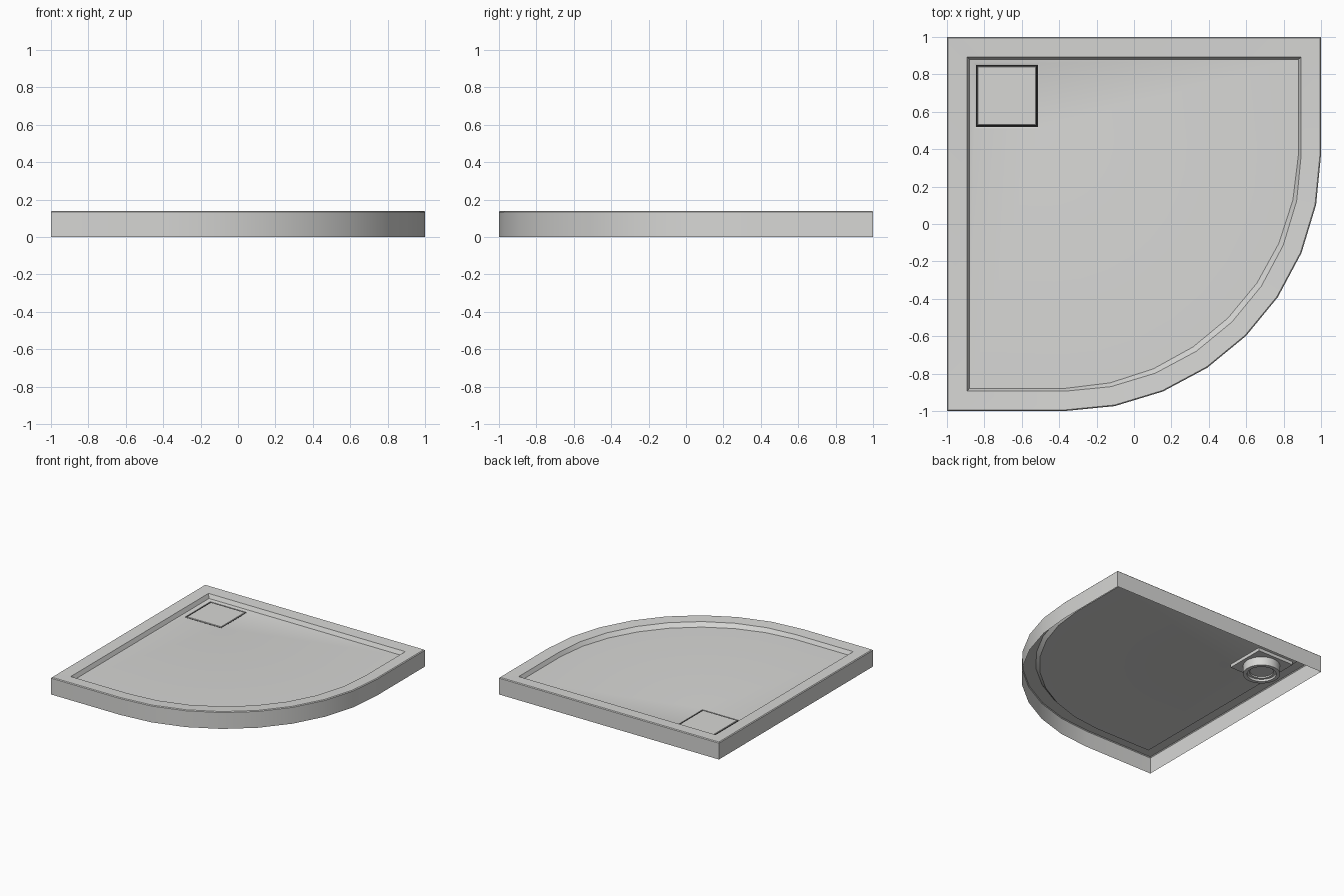
import bpy, bmesh, math

if "Cube" in bpy.data.objects:
    bpy.data.objects.remove(bpy.data.objects["Cube"], do_unlink=True)


def material(name, colour):
    mat = bpy.data.materials.new(name)
    mat.use_nodes = True
    mat.diffuse_color = (*colour, 1)
    mat.node_tree.nodes["Principled BSDF"].inputs["Base Color"].default_value = (*colour, 1)
    return mat


STONE = material("light grey", (0.68, 0.68, 0.665))
DARK = material("black gap", (0.012, 0.012, 0.012))

ARC_CENTRE, RADIUS, STEPS = 0.37, 1.37, 8
DRAIN = (-0.68, 0.685)


def outline(inset, bulge=0.0):
    """Quadrant outline: three square corners and one faceted round corner."""
    e = 1 - inset
    pts = [(-e, -e), (-e, e), (e, e)]
    for i in range(STEPS + 1):
        a = math.pi / 2 * i / STEPS
        r = RADIUS - inset - bulge * math.sin(2 * a)
        pts.append((r * math.cos(a) - ARC_CENTRE, ARC_CENTRE - r * math.sin(a)))
    return pts


def square(half):
    return [(DRAIN[0] + sx * half, DRAIN[1] + sy * half)
            for sx, sy in ((-1, -1), (-1, 1), (1, 1), (1, -1))]


def circle(radius, count=32):
    return [(DRAIN[0] + radius * math.cos(math.tau * i / count),
             DRAIN[1] + radius * math.sin(math.tau * i / count)) for i in range(count)]


def ring(bm, pts, z):
    return [bm.verts.new((x, y, z)) for x, y in pts]


def bridge(bm, a, b):
    n = len(a)
    for i in range(n):
        j = (i + 1) % n
        bm.faces.new((a[i], a[j], b[j], b[i]))


def skin(bm, levels):
    """Join a stack of matching outlines; return the first and last loops."""
    loops = [ring(bm, pts, z) for pts, z in levels]
    for a, b in zip(loops, loops[1:]):
        bridge(bm, a, b)
    return loops[0], loops[-1]


def fill_between(bm, outer, inner):
    edges = []
    for loop in (outer, inner):
        for i, v in enumerate(loop):
            w = loop[(i + 1) % len(loop)]
            edges.append(bm.edges.get((v, w)) or bm.edges.new((v, w)))
    bmesh.ops.triangle_fill(bm, edges=edges, use_beauty=True, normal=(0, 0, 1))


def finish(name, bm, mat):
    bmesh.ops.recalc_face_normals(bm, faces=bm.faces)
    top = max(bm.faces, key=lambda f: f.calc_center_median().z + abs(f.normal.z))
    if top.normal.z < 0:
        bmesh.ops.reverse_faces(bm, faces=bm.faces)
    mesh = bpy.data.meshes.new(name)
    bm.to_mesh(mesh)
    bm.free()
    mesh.materials.append(mat)
    mesh.shade_smooth()
    mesh.set_sharp_from_angle(angle=math.radians(25))
    obj = bpy.data.objects.new(name, mesh)
    bpy.context.scene.collection.objects.link(obj)
    return obj


# Hollow tray: skirt, sloping rim, step, floor, recess and waste outlet
bm = bmesh.new()
_, floor_edge = skin(bm, [
    (outline(0), 0), (outline(0), 0.134), (outline(0.006), 0.14),
    (outline(0.106), 0.135), (outline(0.121, 0.015), 0.103)])
recess_top, recess_base = skin(bm, [
    (square(0.175), 0.099), (square(0.166), 0.096), (square(0.166), 0.07)])
fill_between(bm, floor_edge, recess_top)
outlet_top, outlet_end = skin(bm, [
    (circle(0.14), 0.07), (circle(0.14), 0), (circle(0.11), 0),
    (circle(0.11), 0.018), (circle(0.09), 0.018), (circle(0.09), 0.03)])
fill_between(bm, recess_base, outlet_top)
bm.faces.new(outlet_end)
finish("shower_tray", bm, STONE)

# Dark channel around the drain cover
bm = bmesh.new()
outer = ring(bm, square(0.166), 0.091)
inner = ring(bm, square(0.15), 0.091)
bridge(bm, outer, inner)
finish("drain_gap", bm, DARK)

# Square drain cover set flush with the floor
bm = bmesh.new()
base, top = skin(bm, [(square(0.156), 0.08), (square(0.156), 0.096), (square(0.154), 0.098)])
bm.faces.new(base)
bm.faces.new(top)
finish("drain_cover", bm, STONE)
